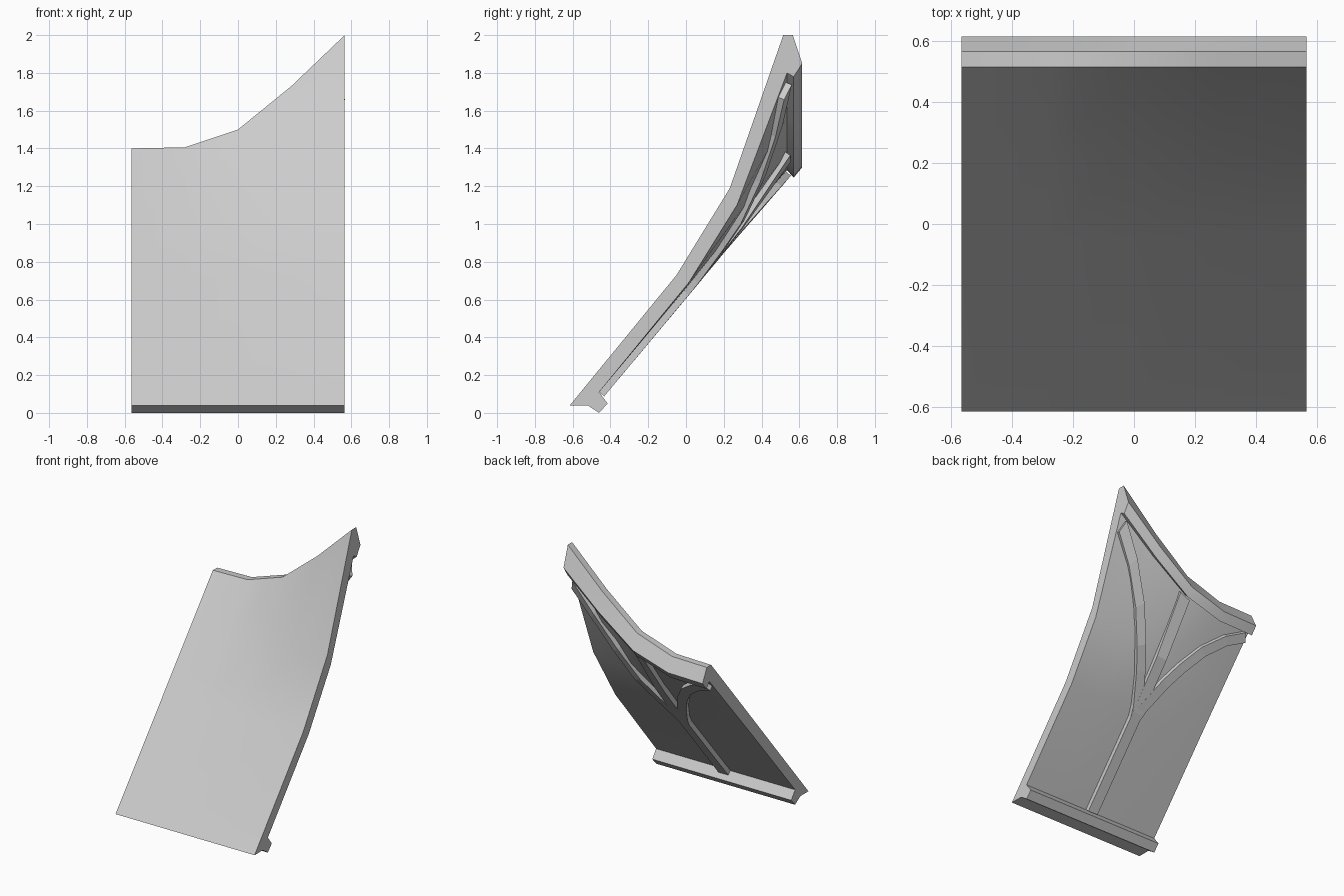
import bpy
import bmesh
from mathutils import Vector

if "Cube" in bpy.data.objects:
    bpy.data.objects.remove(bpy.data.objects["Cube"], do_unlink=True)

stone = bpy.data.materials.new("light_grey")
stone.use_nodes = True
GREY = (0.6, 0.6, 0.6, 1)
stone.diffuse_color = GREY
stone.node_tree.nodes["Principled BSDF"].inputs["Base Color"].default_value = GREY

HALF = 0.565
COLUMNS = [0, 0.01, 0.167, 0.55, 1]      # how far each column sweeps upward

# Panel section: y, z on the straight side, z on the swept-up side
FRONT = [(-0.615, 0.04, 0.04), (-0.05, 0.72, 0.73),
         (0.232, 1.06, 1.19), (0.515, 1.4, 2)]
RIDGE = [(0.565, 1.4, 2), (0.615, 1.3, 1.85), (0.57, 1.245, 1.78)]
BACK = [(0.535, 1.285, 1.8), (0.27, 0.975, 1.1),
        (0.015, 0.675, 0.69), (-0.46, 0.11, 0.11)]
FOOT = [(-0.415, 0.05, 0.05), (-0.46, 0, 0), (-0.52, 0.04, 0.04)]


def sweep_amount(x):
    u = min(max((x + HALF) / (2 * HALF), 0), 1) * 4
    i = min(int(u), 3)
    return COLUMNS[i] + (COLUMNS[i + 1] - COLUMNS[i]) * (u - i)


def place(point, x):
    y, low, high = point
    return Vector((x, y, low + (high - low) * sweep_amount(x)))


def back_point(x, t):
    """Point on the rear of the panel, t from foot to ridge."""
    rows, stops = BACK[::-1], [0, 0.5, 0.75, 1]
    i = 0 if t < 0.5 else 1 if t < 0.75 else 2
    f = (t - stops[i]) / (stops[i + 1] - stops[i])
    return place(rows[i], x).lerp(place(rows[i + 1], x), f)


def loft(name, rings):
    """Skin closed rings and cap both ends."""
    bm = bmesh.new()
    loops = [[bm.verts.new(p) for p in ring] for ring in rings]
    for a, b in zip(loops, loops[1:]):
        for i in range(len(a)):
            j = (i + 1) % len(a)
            bm.faces.new((a[i], a[j], b[j], b[i]))
    bm.faces.new(loops[0])
    bm.faces.new(loops[-1])
    bmesh.ops.recalc_face_normals(bm, faces=bm.faces)
    mesh = bpy.data.meshes.new(name)
    bm.to_mesh(mesh)
    bm.free()
    mesh.materials.append(stone)
    obj = bpy.data.objects.new(name, mesh)
    bpy.context.collection.objects.link(obj)
    return obj


def rib(name, path, width, height=0.035):
    """Square moulding that follows the rear of the panel."""
    rings = []
    for i, (x, t) in enumerate(path):
        p = path[max(i - 1, 0)]
        q = path[min(i + 1, len(path) - 1)]
        side = Vector(((q[1] - p[1]) * 1.6, p[0] - q[0])).normalized() * width / 2
        e = 0.02
        across = back_point(x + e, t) - back_point(x - e, t)
        along = back_point(x, min(t + e, 1)) - back_point(x, t - e)
        normal = along.cross(across).normalized()
        if normal.y < 0:
            normal.negate()
        edges = []
        for s in (-1, 1):
            ex = min(max(x + s * side.x, -HALF), HALF)
            edges.append(back_point(ex, min(max(t + s * side.y / 1.6, 0), 1)))
        l, r = edges
        up, down = normal * height, normal * -0.03
        rings.append([l + down, l + up, r + up, r + down])
    return loft(name, rings)


# Curved panel with its foot and ridge mouldings
section = FRONT + RIDGE + BACK + FOOT
panel = loft("curved_panel", [[place(p, -HALF + 2 * HALF * i / 4) for p in section]
                              for i in range(5)])
bpy.context.view_layer.objects.active = panel
panel.select_set(True)
bpy.ops.object.shade_smooth_by_angle(angle=0.5)

# Branching ribs on the rear
rib("stem_rib", [(0, 0.0), (0, 0.5)], 0.08)
rib("centre_rib", [(0, 0.5), (0, 0.75), (0, 0.99)], 0.08)
branch = [(0, 0.46), (0.025, 0.53), (0.108, 0.66), (0.18, 0.75), (0.28, 0.85),
          (0.41, 0.93), (0.54, 0.975)]
for side, name in ((1, "left_branch_rib"), (-1, "right_branch_rib")):
    rib(name, [(side * x, t) for x, t in branch], 0.07)
